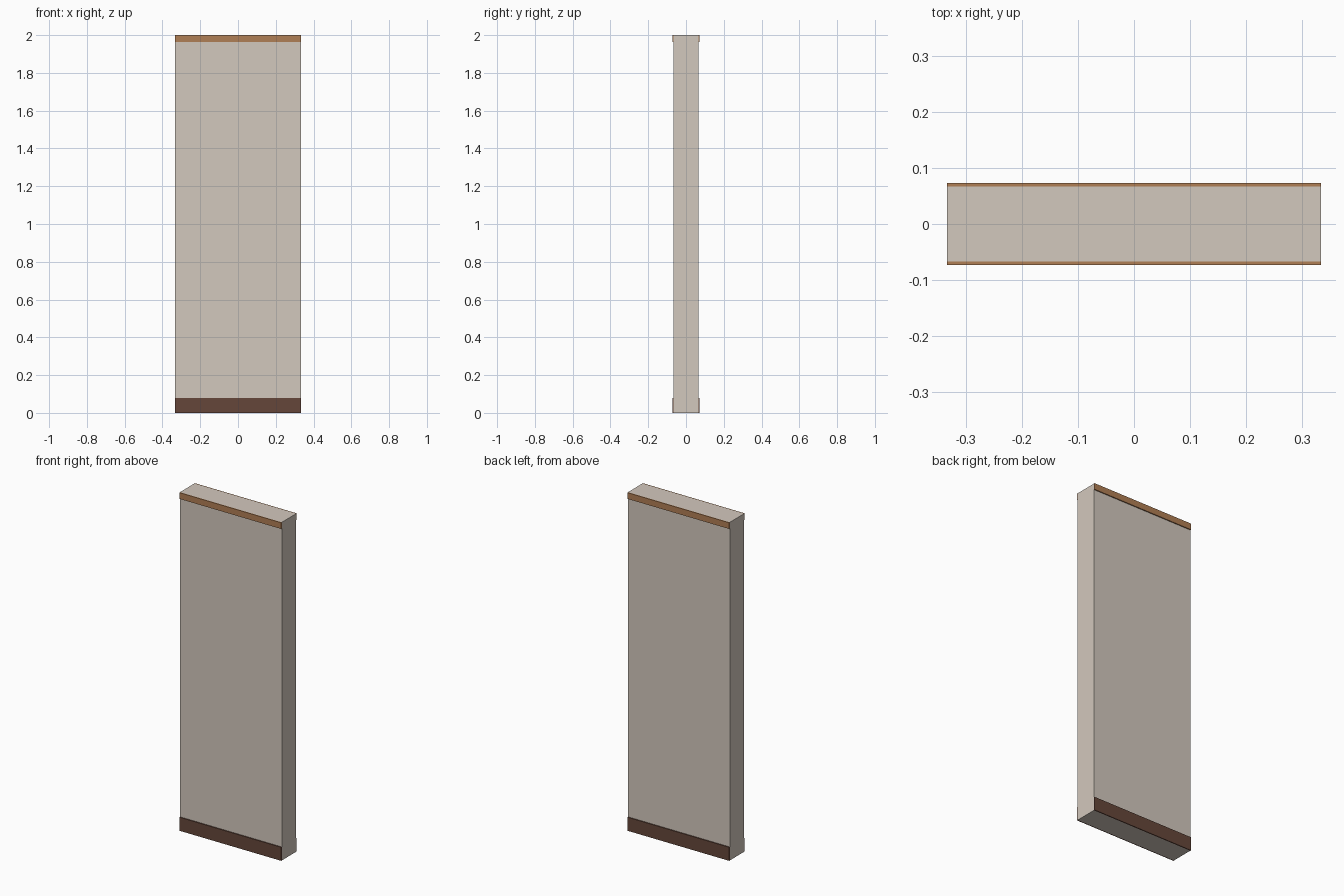
import bpy

if "Cube" in bpy.data.objects:
    bpy.data.objects.remove(bpy.data.objects["Cube"])

W, WALL_Y, TRIM_Y, H = 0.6667, 0.0667, 0.0727, 2.0


def material(name, rgb):
    m = bpy.data.materials.new(name)
    m.diffuse_color = (*rgb, 1)
    m.use_nodes = True
    m.node_tree.nodes["Principled BSDF"].inputs["Base Color"].default_value = m.diffuse_color
    return m


def box(name, y0, y1, z0, z1, mat):
    bpy.ops.mesh.primitive_cube_add(size=1, location=(0, (y0 + y1) / 2, (z0 + z1) / 2))
    ob = bpy.context.object
    ob.name = name
    ob.scale = (W, y1 - y0, z1 - z0)
    bpy.ops.object.transform_apply(location=True, rotation=False, scale=True)
    # origin moves to the world centre so strips can mirror front to back
    ob.data.materials.append(mat)
    return ob


def strip_pair(name, z0, z1, mat):
    ob = box(name, -TRIM_Y, -WALL_Y, z0, z1, mat)
    mod = ob.modifiers.new("front_to_back", 'MIRROR')
    mod.use_axis = (False, True, False)
    mod.use_mirror_merge = False


# Plain wall panel
box("wall_panel", -WALL_Y, WALL_Y, 0, H, material("plaster", (0.65, 0.58, 0.51)))

# Dark skirting along the floor and lighter trim along the top, on both faces
strip_pair("skirting_board", 0, 0.08, material("dark_wood", (0.13, 0.061, 0.042)))
strip_pair("top_trim", 1.963, H, material("light_wood", (0.434, 0.209, 0.089)))
